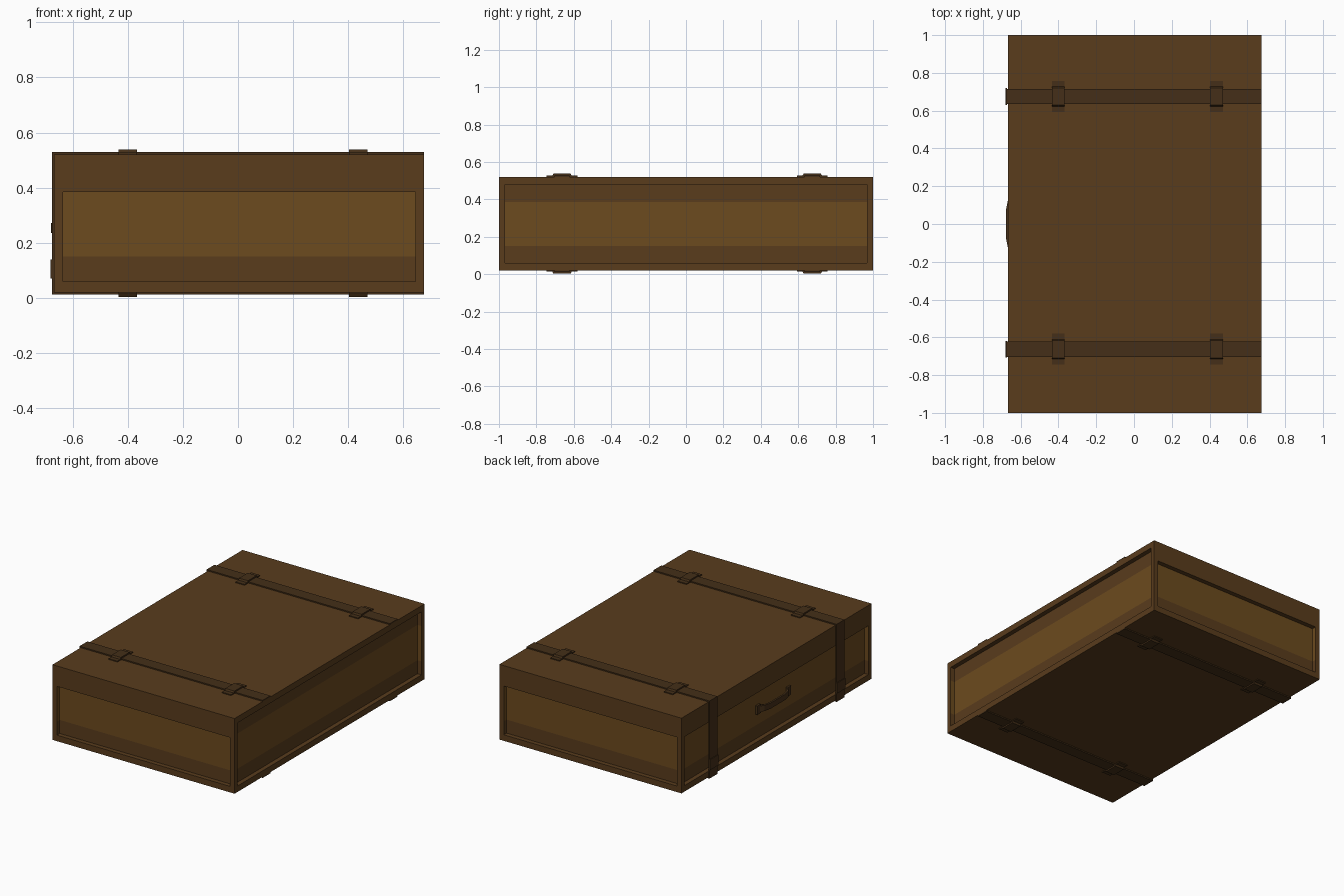
import bpy, bmesh
from mathutils import Vector

if "Cube" in bpy.data.objects:
    bpy.data.objects.remove(bpy.data.objects["Cube"])


def material(name, rgb):
    m = bpy.data.materials.new(name)
    m.diffuse_color = (*rgb, 1)
    m.use_nodes = True
    m.node_tree.nodes["Principled BSDF"].inputs["Base Color"].default_value = m.diffuse_color
    return m


DARK = material("dark_leather", (0.10, 0.045, 0.012))
LIGHT = material("light_leather", (0.15, 0.069, 0.013))
STRAP = material("strap_leather", (0.058, 0.028, 0.009))


def finish(bm, name, *mats):
    bmesh.ops.recalc_face_normals(bm, faces=bm.faces[:])
    me = bpy.data.meshes.new(name)
    bm.to_mesh(me)
    bm.free()
    for m in mats:
        me.materials.append(m)
    ob = bpy.data.objects.new(name, me)
    bpy.context.collection.objects.link(ob)
    return ob


def add_box(bm, lo, hi):
    lo, hi = Vector(lo), Vector(hi)
    verts = bmesh.ops.create_cube(bm, size=1)["verts"]
    for v in verts:
        v.co = Vector(v.co[i] * (hi[i] - lo[i]) + (lo[i] + hi[i]) / 2 for i in range(3))


def band(name, path, axis, a, b, mat):
    """Extrude a closed 2D profile along one axis from a to b."""
    bm = bmesh.new()
    def point(p, q):
        co = list(p)
        co.insert(axis, q)
        return bm.verts.new(co)
    face = bm.faces.new([point(p, a) for p in path])
    ext = bmesh.ops.extrude_face_region(bm, geom=[face])["geom"]
    move = Vector((0, 0, 0))
    move[axis] = b - a
    bmesh.ops.translate(bm, vec=move, verts=[g for g in ext if isinstance(g, bmesh.types.BMVert)])
    return finish(bm, name, mat)


# Case: box with a recessed, banded panel on each of the four sides
X0, X1, Z0, Z1 = -0.667, 0.675, 0.02, 0.521
FR, DEPTH = 0.032, 0.03
bm = bmesh.new()
add_box(bm, (X0, -1, Z0), (X1, 1, Z1))
cuts = [(2, z) for z in (0.06, 0.15, 0.385, 0.48)]
cuts += [(0, X0 + FR), (0, X1 - FR), (1, -1 + FR), (1, 1 - FR)]
for axis, pos in cuts:
    co, no = Vector((0, 0, 0)), Vector((0, 0, 0))
    co[axis], no[axis] = pos, 1
    bmesh.ops.bisect_plane(bm, geom=bm.verts[:] + bm.edges[:] + bm.faces[:], plane_co=co, plane_no=no)
bm.normal_update()
for axis, sign, top in ((0, -1, 0.385), (0, 1, 0.48), (1, -1, 0.385), (1, 1, 0.385)):
    panel = []
    for f in bm.faces:
        c = f.calc_center_median()
        inside = X0 + FR < c.x < X1 - FR if axis == 1 else abs(c.y) < 1 - FR
        if f.normal[axis] * sign > 0.9 and inside and 0.06 < c.z < top:
            panel.append(f)
    for f in panel:
        f.material_index = int(0.15 < f.calc_center_median().z < 0.385)
    marks = [f.material_index for f in panel]
    bmesh.ops.inset_region(bm, faces=panel, thickness=0, depth=-DEPTH)
    for f in bm.faces:
        if f not in panel and abs(f.normal.z) > 0.9:
            f.material_index = 0
    for f, k in zip(panel, marks):
        f.material_index = k
    bm.normal_update()
finish(bm, "case", DARK, LIGHT)

# Straps wrap the top, left side and bottom
T = 0.008
SX = X0 - T
strap_profile = [(X1, Z1), (X1, Z1 + T), (SX, Z1 + T), (SX, Z0 - T),
                 (X1, Z0 - T), (X1, Z0), (X0, Z0), (X0, Z1)]
for side, yc in (("back", 0.675), ("front", -0.663)):
    band(side + "_strap", strap_profile, 1, yc - 0.041, yc + 0.041, STRAP)

    # Loops bridging the strap, above and mirrored below
    hat = [(-0.082, 0), (-0.082, 0.006), (-0.052, 0.006), (-0.046, 0.017),
           (0.046, 0.017), (0.052, 0.006), (0.082, 0.006), (0.082, 0)]
    for label, xa, xb in (("left", -0.433, -0.367), ("right", 0.403, 0.47)):
        for level, base, up in (("top", Z1, 1), ("bottom", Z0, -1)):
            band(f"{side}_{label}_{level}_loop", [(yc + y, base + up * z) for y, z in hat],
                 0, xa, xb, STRAP)

    # Keeper on the side run of the strap
    bm = bmesh.new()
    add_box(bm, (SX - 0.005, yc - 0.044, 0.07), (SX + 0.002, yc + 0.044, 0.14))
    finish(bm, side + "_strap_keeper", STRAP)

# Carrying handle: arched band on the left panel with end mounts
XP = X0 + DEPTH
outer = [(XP, -0.165), (-0.652, -0.15), (-0.668, -0.125), (-0.678, -0.075)]
outer += [(x, -y) for x, y in reversed(outer)]
inner = [(min(x + 0.012, XP), y * 0.93) for x, y in outer]
band("handle", outer + inner[::-1], 2, 0.235, 0.273, STRAP)
bm = bmesh.new()
for s in (-1, 1):
    y = s * 0.16
    add_box(bm, (XP - 0.014, y - 0.018, 0.225), (XP + 0.002, y + 0.018, 0.283))
finish(bm, "handle_mounts", STRAP)
